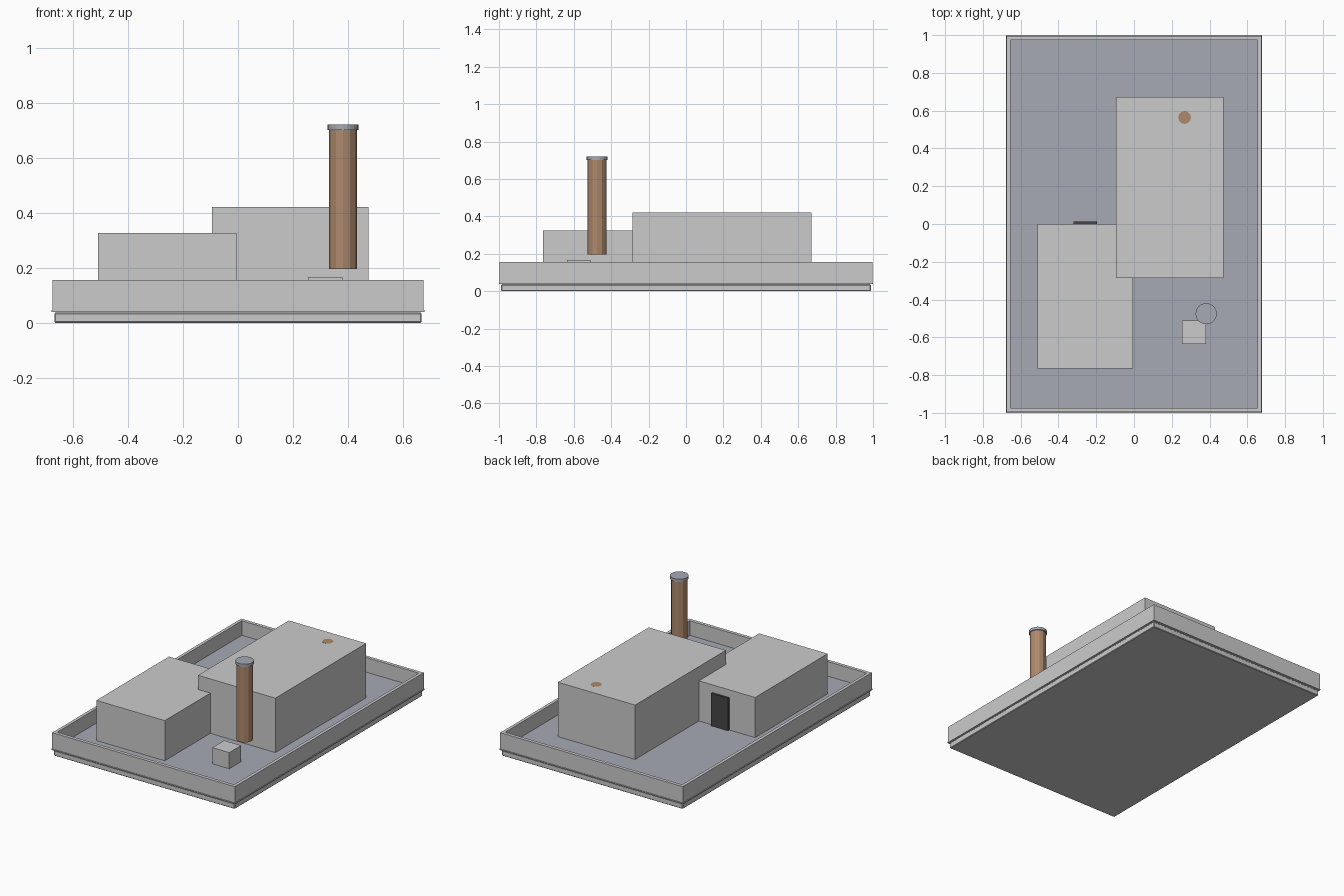
import bpy, bmesh

if "Cube" in bpy.data.objects:
    bpy.data.objects.remove(bpy.data.objects["Cube"])


def material(name, rgb):
    m = bpy.data.materials.new(name)
    m.diffuse_color = (*rgb, 1)
    m.use_nodes = True
    m.node_tree.nodes["Principled BSDF"].inputs["Base Color"].default_value = m.diffuse_color
    return m


brown = material("brown_brick", (0.42, 0.25, 0.15))
slate = material("blue_grey", (0.38, 0.40, 0.46))
dark = material("dark", (0.06, 0.06, 0.06))


def finish(name, bm, mat=None):
    me = bpy.data.meshes.new(name)
    bm.to_mesh(me)
    bm.free()
    ob = bpy.data.objects.new(name, me)
    bpy.context.collection.objects.link(ob)
    if mat:
        me.materials.append(mat)
    return ob


def box(name, x0, x1, y0, y1, z0, z1, mat=None, bevel=0):
    bm = bmesh.new()
    bmesh.ops.create_cube(bm, size=1)
    for v in bm.verts:
        v.co = (x1 if v.co.x > 0 else x0, y1 if v.co.y > 0 else y0, z1 if v.co.z > 0 else z0)
    ob = finish(name, bm, mat)
    if bevel:
        b = ob.modifiers.new("bevel", 'BEVEL')
        b.width, b.segments = bevel, 1
    return ob


def cylinder(name, x, y, r, z0, z1, sides, mat=None):
    bm = bmesh.new()
    bmesh.ops.create_cone(bm, cap_ends=True, segments=sides, radius1=r, radius2=r, depth=z1 - z0)
    bmesh.ops.translate(bm, verts=bm.verts, vec=(x, y, (z0 + z1) / 2))
    return finish(name, bm, mat)


def ring(name, outer, inner, z0, z1):
    # closed rectangular wall loop: four profile loops bridged in a cycle
    bm = bmesh.new()
    loops = []
    for (a, b), z in ((outer, z0), (outer, z1), (inner, z1), (inner, z0)):
        loops.append([bm.verts.new((sx * a, sy * b, z)) for sx, sy in ((-1, -1), (1, -1), (1, 1), (-1, 1))])
    for i in range(4):
        p, q = loops[i], loops[(i + 1) % 4]
        for j in range(4):
            k = (j + 1) % 4
            bm.faces.new((p[j], p[k], q[k], q[j]))
    return finish(name, bm)


# Base slab, ledge, deck and surrounding parapet
box("base_slab", -0.668, 0.668, -0.988, 0.988, 0, 0.036, bevel=0.004)
box("recess_band", -0.664, 0.664, -0.984, 0.984, 0.034, 0.042)
ring("ledge", (0.678, 1.0), (0.66, 0.98), 0.04, 0.047)
box("roof_deck", -0.66, 0.66, -0.98, 0.98, 0.041, 0.058, slate)
ring("parapet", (0.674, 0.996), (0.653, 0.973), 0.047, 0.155)

# Rooftop blocks
box("low_block", -0.51, -0.005, -0.765, 0, 0.058, 0.326)
box("tall_block", -0.095, 0.475, -0.285, 0.672, 0.058, 0.421)
box("small_unit", 0.255, 0.38, -0.635, -0.51, 0.058, 0.166)

# Door on the back of the low block
box("door", -0.32, -0.195, -0.005, 0.014, 0.058, 0.275, dark)

# Chimney with cap, and the flush vent in the tall block roof
cylinder("chimney", 0.382, -0.475, 0.051, 0.196, 0.703, 12, brown)
cylinder("chimney_cap", 0.382, -0.475, 0.056, 0.702, 0.721, 24, slate)
cylinder("roof_vent", 0.268, 0.564, 0.034, 0.39, 0.4215, 12, brown)
